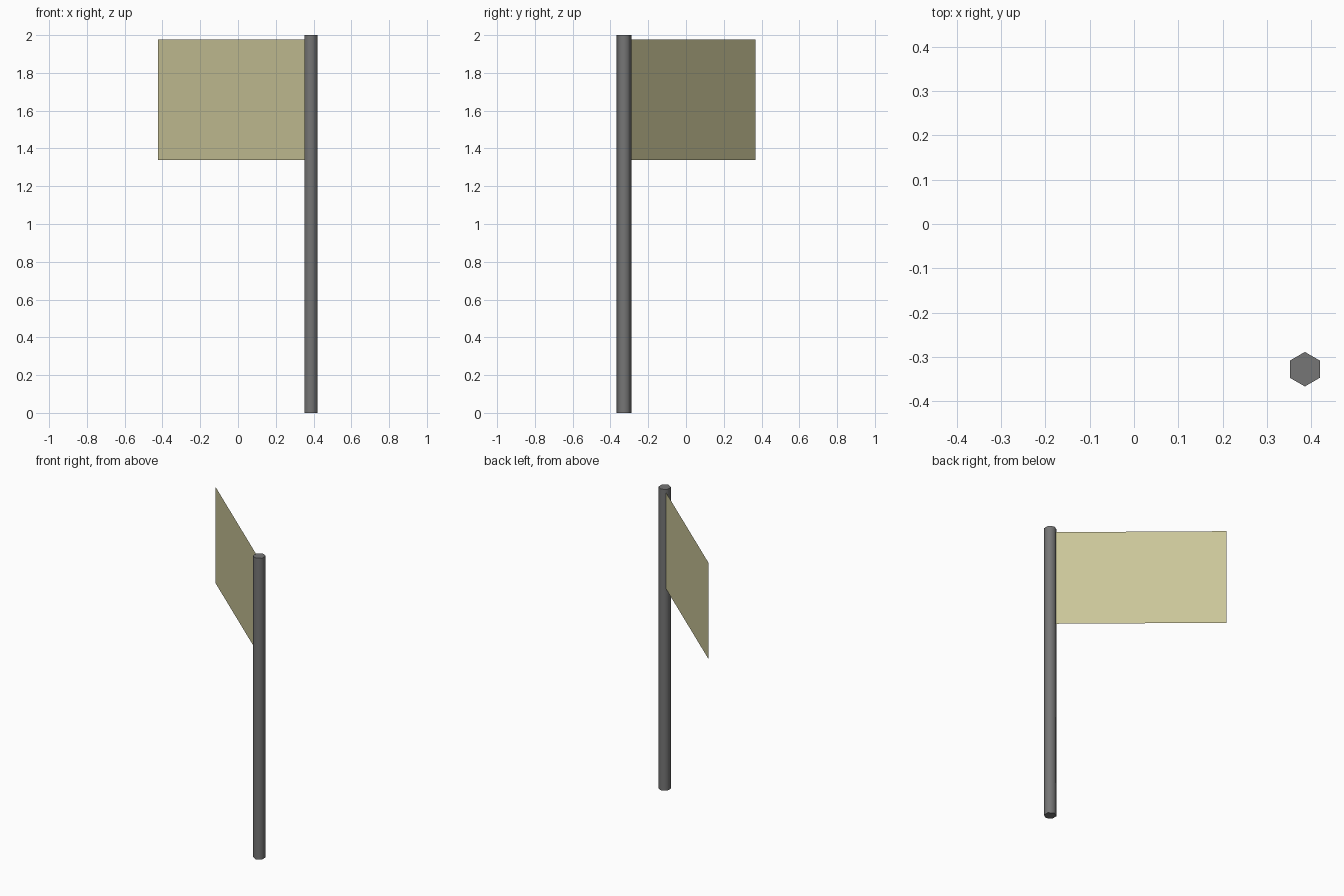
import bpy, math

if "Cube" in bpy.data.objects:
    bpy.data.objects.remove(bpy.data.objects["Cube"])

POLE_X, POLE_Y = 0.386, -0.328
TIP_X, TIP_Y = -0.423, 0.367
FLAG_BOTTOM, FLAG_TOP = 1.338, 1.977


def paint(obj, name, color):
    mat = bpy.data.materials.new(name)
    mat.diffuse_color = (*color, 1)
    mat.use_nodes = True
    mat.node_tree.nodes["Principled BSDF"].inputs["Base Color"].default_value = mat.diffuse_color
    obj.data.materials.append(mat)


# Pole: six-sided, smooth round the sides with crisp caps
bpy.ops.mesh.primitive_cylinder_add(vertices=6, radius=0.039, depth=2,
                                    location=(POLE_X, POLE_Y, 1))
pole = bpy.context.object
pole.name = "pole"
bpy.ops.object.shade_smooth_by_angle(angle=math.radians(70))
paint(pole, "dark grey", (0.18, 0.18, 0.18))

# Flag: a flat single sheet running diagonally from the pole's core
dx, dy = TIP_X - POLE_X, TIP_Y - POLE_Y
bpy.ops.mesh.primitive_plane_add(size=1)
flag = bpy.context.object
flag.name = "flag"
flag.scale = (math.hypot(dx, dy), FLAG_TOP - FLAG_BOTTOM, 1)
flag.rotation_euler = (math.pi / 2, 0, math.atan2(dy, dx))
flag.location = ((POLE_X + TIP_X) / 2, (POLE_Y + TIP_Y) / 2,
                 (FLAG_BOTTOM + FLAG_TOP) / 2)
paint(flag, "khaki cloth", (0.60, 0.57, 0.32))
